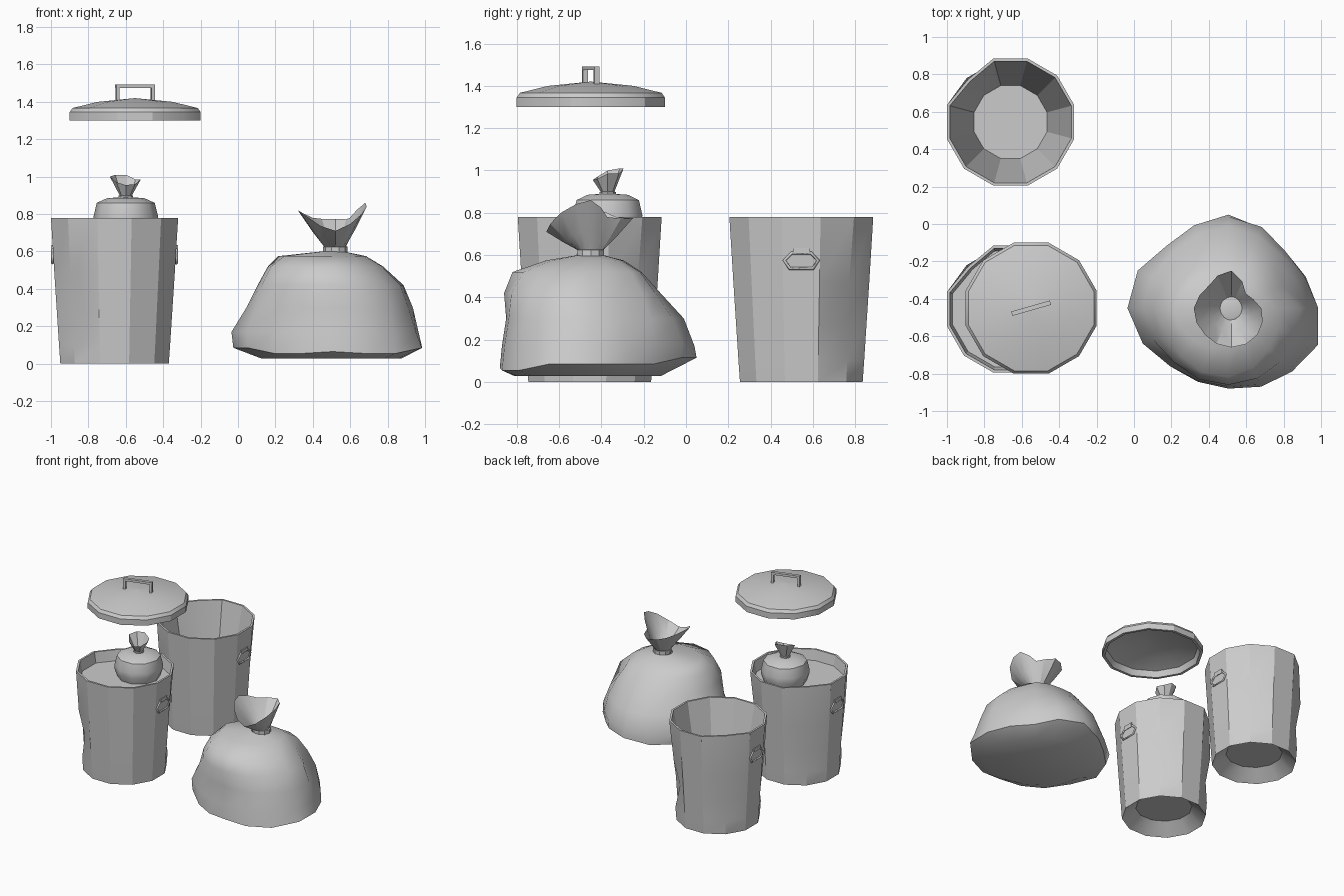
import bpy, bmesh
from math import pi, cos, sin, radians, floor

if "Cube" in bpy.data.objects:
    bpy.data.objects.remove(bpy.data.objects["Cube"])


def loft(name, rings, centre, phase=0.0, cap_start=True, cap_end=True, angle=30):
    """Skin rings of (radius, z) lists into one mesh."""
    bm = bmesh.new()
    loops = []
    for ring in rings:
        n = len(ring)
        loops.append([bm.verts.new((centre[0] + r * cos(phase + 2 * pi * i / n),
                                    centre[1] + r * sin(phase + 2 * pi * i / n), z))
                      for i, (r, z) in enumerate(ring)])
    for a, b in zip(loops, loops[1:]):
        for i in range(n):
            j = (i + 1) % n
            bm.faces.new((a[i], a[j], b[j], b[i]))
    if cap_start:
        bm.faces.new(loops[0][::-1])
    if cap_end:
        bm.faces.new(loops[-1])
    bmesh.ops.recalc_face_normals(bm, faces=bm.faces)
    me = bpy.data.meshes.new(name)
    bm.to_mesh(me)
    bm.free()
    ob = bpy.data.objects.new(name, me)
    bpy.context.collection.objects.link(ob)
    bpy.ops.object.select_all(action='DESELECT')
    ob.select_set(True)
    bpy.context.view_layer.objects.active = ob
    bpy.ops.object.shade_smooth_by_angle(angle=radians(angle))
    return ob


def resample(vals, n):
    """Smooth periodic interpolation of a few directional values."""
    out, m = [], len(vals)
    for i in range(n):
        t = i * m / n
        k, f = int(floor(t)), t - floor(t)
        a, b, c, d = (vals[(k + o) % m] for o in (-1, 0, 1, 2))
        out.append(b + 0.5 * f * (c - a + f * (2*a - 5*b + 4*c - d + f * (3*(b - c) + d - a))))
    return out


def box(name, size, loc, rz=0.0):
    bpy.ops.mesh.primitive_cube_add(size=1, location=loc, rotation=(0, 0, rz))
    ob = bpy.context.object
    ob.name = name
    ob.scale = size
    return ob


def tube(name, pts, radius):
    cu = bpy.data.curves.new(name, 'CURVE')
    cu.dimensions = '3D'
    cu.bevel_depth = radius
    cu.bevel_resolution = 0
    sp = cu.splines.new('POLY')
    sp.points.add(len(pts) - 1)
    for p, co in zip(sp.points, pts):
        p.co = (*co, 1)
    sp.use_cyclic_u = True
    ob = bpy.data.objects.new(name, cu)
    bpy.context.collection.objects.link(ob)


SIDES, PHASE = 12, radians(15)


def round_rings(profile):
    return [[(r / cos(pi / SIDES), z)] * SIDES for r, z in profile]


# Dented cans with recessed base, straight tapered inside, and a handle on each side
def can(name, cx, cy):
    outer = [(0.195, 0.08), (0.29, 0), (0.297, 0.1), (0.308, 0.27), (0.321, 0.47), (0.34, 0.78)]
    inner = [(0.325, 0.78), (0.195, 0.09)]
    rings = round_rings(outer + inner)
    for ring, i, depth in ((3, 1, .045), (4, 1, .012), (3, 7, .03), (3, 4, .02), (5, 4, .03), (6, 4, .03)):
        r, z = rings[ring][i]
        rings[ring][i] = (r - depth, z)
    loft(name, rings, (cx, cy), PHASE, angle=25)
    for side, s in (("right", 1), ("left", -1)):
        x = cx + s * 0.331
        box(f"{name}_{side}_bracket", (0.014, 0.08, 0.025), (x, cy, 0.622))
        tube(f"{name}_{side}_handle",
             [(x, cy + dy, z) for dy, z in ((-0.045, 0.61), (0.045, 0.61), (0.08, 0.575),
                                            (0.055, 0.537), (-0.055, 0.537), (-0.08, 0.575))], 0.008)


can("front_can", -0.66, -0.455)
can("back_can", -0.66, 0.545)

# Rubbish level inside the front can
loft("can_fill", round_rings([(0.31, 0.70)]), (-0.66, -0.455), PHASE, cap_start=False)

# Floating lid with hollow underside
LX, LY = -0.55, -0.45
loft("lid", round_rings([(0.001, 1.40), (0.2, 1.385), (0.315, 1.345), (0.33, 1.30), (0.35, 1.30),
                         (0.35, 1.345), (0.335, 1.367), (0.2, 1.40), (0.001, 1.42)]), (LX, LY), PHASE)
a = radians(16)
box("lid_handle_bar", (0.215, 0.024, 0.018), (LX, LY, 1.483), a)
for s in (-1, 1):
    box("lid_handle_post", (0.018, 0.024, 0.082), (LX + s * 0.098 * cos(a), LY + s * 0.098 * sin(a), 1.441), a)

# Large bag: radii in eight compass directions (E, NE, N, NW, W, SW, S, SE) per height
BAG = [
    (0.028, (.37, .32, .33, .33, .38, .35, .36, .39)),
    (0.085, (.48, .42, .49, .46, .53, .44, .43, .48)),
    (0.17, (.46, .43, .49, .47, .54, .44, .42, .465)),
    (0.30, (.43, .40, .44, .42, .46, .41, .40, .44)),
    (0.42, (.38, .34, .33, .35, .40, .41, .41, .40)),
    (0.52, (.27, .27, .24, .28, .345, .36, .37, .31)),
    (0.575, (.18, .17, .15, .20, .29, .25, .21, .18)),
    (0.60, (.06,) * 8),
]
N = 16
C = (0.505, -0.45)
rings = [[(r, z) for r in resample(vals, N)] for z, vals in BAG]
# Creases and bulges: ring, direction, radius change, height change
for ring, i, dr, dz in ((3, 1, -.02, 0), (4, 1, -.05, 0), (5, 1, -.02, 0), (1, 15, .03, 0), (2, 15, .015, 0),
                        (1, 3, .01, .03), (1, 4, .01, .03), (2, 3, .01, .01), (1, 10, 0, -.03),
                        (1, 11, 0, -.03), (1, 12, 0, -.02), (1, 13, 0, -.03), (1, 14, 0, -.03), (2, 7, .015, 0)):
    r, z = rings[ring][i]
    rings[ring][i] = (r + dr, z + dz)
loft("large_bag", rings, C, cap_end=False, angle=45)
loft("large_bag_tie", [[(r, z)] * 10 for r, z in ((.05, .592), (.066, .595), (.066, .625), (.05, .63))], (0.52, -0.45))

# Gathered top of the large bag
fr = resample((.16, .11, .20, .17, .20, .20, .21, .20), N)
fz = resample((.86, .78, .775, .78, .82, .78, .71, .80), N)
loft("large_bag_top", [[(.055, .62)] * N,
                       [(.055 + .45 * (r - .055), .62 + .42 * (z - .62)) for r, z in zip(fr, fz)],
                       list(zip(fr, fz))], (0.52, -0.45), cap_end=False, angle=20)

# Small bag sitting in the front can
S = (-0.6, -0.37)
loft("small_bag", [[(r, z)] * 10 for r, z in
                   ((.15, .695), (.17, .75), (.172, .79), (.155, .86), (.10, .885), (.03, .89))], S, angle=50)
loft("small_bag_tie", [[(r, z)] * 8 for r, z in ((.03, .885), (.038, .888), (.038, .898), (.03, .901))], S)
loft("small_bag_top", [[(.03, .895)] * 8,
                       list(zip((.08, .075, .075, .08, .085, .07, .07, .07),
                                (.985, .985, 1.01, 1.01, 1.0, .97, .955, .96)))], S, cap_end=False, angle=20)
